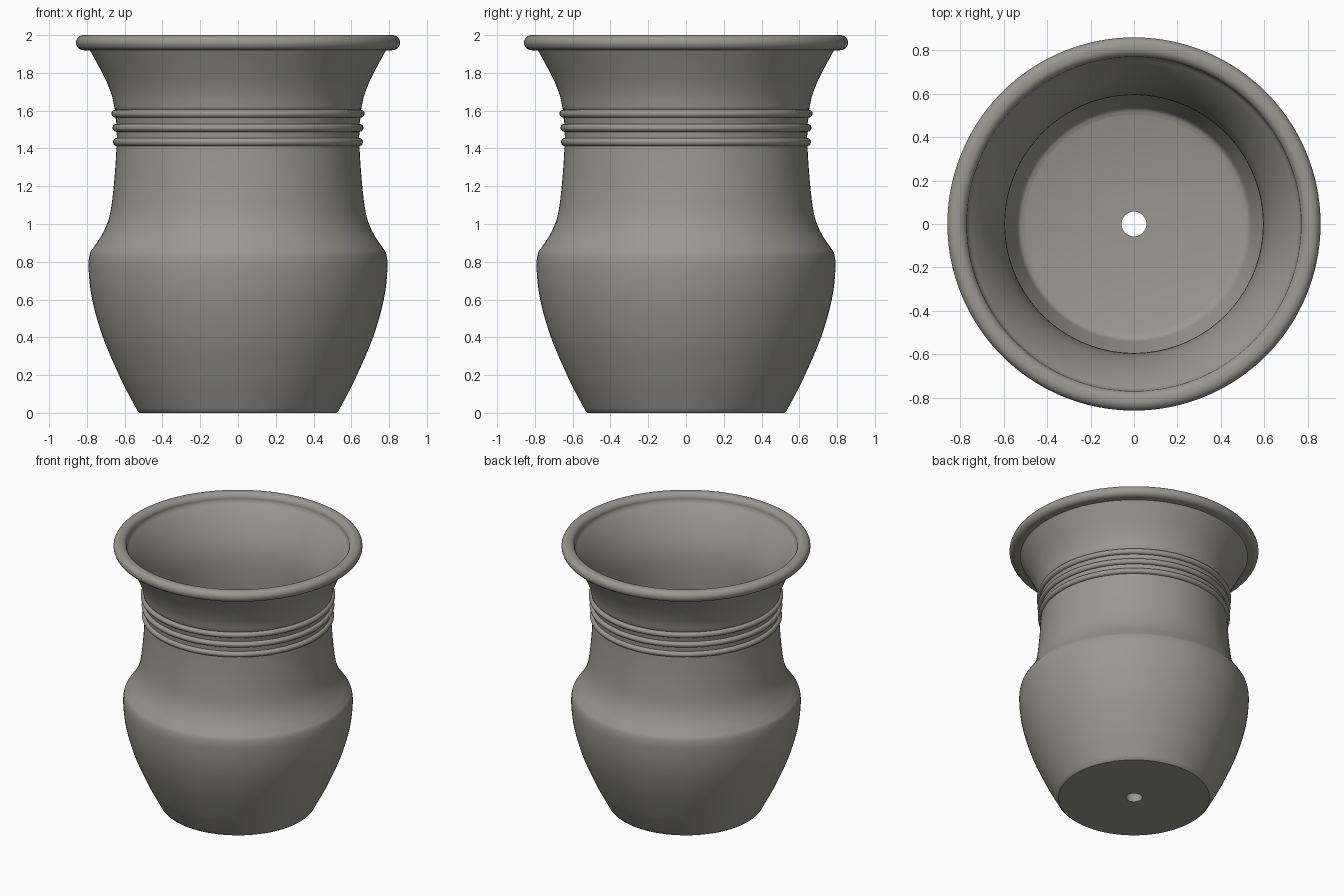
import bpy, bmesh, math
from mathutils import Vector

if "Cube" in bpy.data.objects:
    bpy.data.objects.remove(bpy.data.objects["Cube"])

SEGMENTS = 128


def smooth_curve(pts, steps=5):
    """Catmull-Rom curve through (radius, height) points."""
    p = [Vector(q) for q in pts]
    p = [2 * p[0] - p[1]] + p + [2 * p[-1] - p[-2]]
    out = []
    for a, b, c, d in zip(p, p[1:], p[2:], p[3:]):
        for i in range(steps):
            t = i / steps
            out.append(0.5 * (2 * b + (c - a) * t + (2 * a - 5 * b + 4 * c - d) * t * t
                              + (3 * b - a - 3 * c + d) * t ** 3))
    return out + [p[-2]]


def arc(r, z, radius, start, end, steps):
    """Circular arc in the profile plane, angles in degrees."""
    out = []
    for i in range(steps + 1):
        a = math.radians(start + (end - start) * i / steps)
        out.append(Vector((r + radius * math.cos(a), z + radius * math.sin(a))))
    return out


def lathe(name, profile, material):
    """Spin a closed profile around the z axis."""
    bm = bmesh.new()
    rings = []
    for k in range(SEGMENTS):
        a = 2 * math.pi * k / SEGMENTS
        rings.append([bm.verts.new((r * math.cos(a), r * math.sin(a), z)) for r, z in profile])
    n = len(profile)
    for k in range(SEGMENTS):
        u, v = rings[k], rings[(k + 1) % SEGMENTS]
        for i in range(n):
            j = (i + 1) % n
            bm.faces.new((u[i], v[i], v[j], u[j]))
    bmesh.ops.recalc_face_normals(bm, faces=bm.faces)
    mesh = bpy.data.meshes.new(name)
    bm.to_mesh(mesh)
    bm.free()
    mesh.materials.append(material)
    ob = bpy.data.objects.new(name, mesh)
    bpy.context.collection.objects.link(ob)
    bpy.context.view_layer.objects.active = ob
    ob.select_set(True)
    bpy.ops.object.shade_smooth_by_angle(angle=math.radians(35))
    return ob


clay = bpy.data.materials.new("warm grey clay")
clay.diffuse_color = (0.32, 0.315, 0.285, 1)
clay.use_nodes = True
clay.node_tree.nodes["Principled BSDF"].inputs["Base Color"].default_value = clay.diffuse_color

# Underside, from the drain hole to the foot
profile = [Vector((0.057, 0)), Vector((0.52, 0))]

# Belly, shoulder and lower neck
profile += smooth_curve([(0.532, 0.01), (0.58, 0.1), (0.63, 0.2), (0.715, 0.4), (0.772, 0.6),
                         (0.791, 0.76), (0.785, 0.84), (0.762, 0.88), (0.722, 0.94),
                         (0.69, 1.01), (0.671, 1.09), (0.656, 1.22), (0.647, 1.34),
                         (0.643, 1.412)])

# Three raised neck rings
for r, z in ((0.641, 1.434), (0.643, 1.509), (0.649, 1.584)):
    profile += arc(r, z, 0.021, -90, 90, 10)

# Flared mouth
profile += smooth_curve([(0.653, 1.61), (0.668, 1.68), (0.699, 1.76), (0.74, 1.84),
                         (0.783, 1.918)])

# Rolled rim
profile += arc(0.818, 1.96, 0.04, -90, 90, 14)
profile += arc(0.808, 1.96, 0.04, 100, 190, 8)

# Inner wall down to the floor
profile += smooth_curve([(0.758, 1.935), (0.73, 1.9), (0.69, 1.84), (0.648, 1.76), (0.617, 1.68),
                         (0.6, 1.6), (0.593, 1.5), (0.595, 1.34), (0.605, 1.22), (0.62, 1.09),
                         (0.64, 1.01), (0.69, 0.92), (0.728, 0.86), (0.739, 0.76),
                         (0.72, 0.6), (0.665, 0.4), (0.58, 0.2), (0.55, 0.13),
                         (0.53, 0.09), (0.5, 0.075)])

# Inner edge of the drain hole
profile += [Vector((0.057, 0.075))]

lathe("flower_pot", profile, clay)
